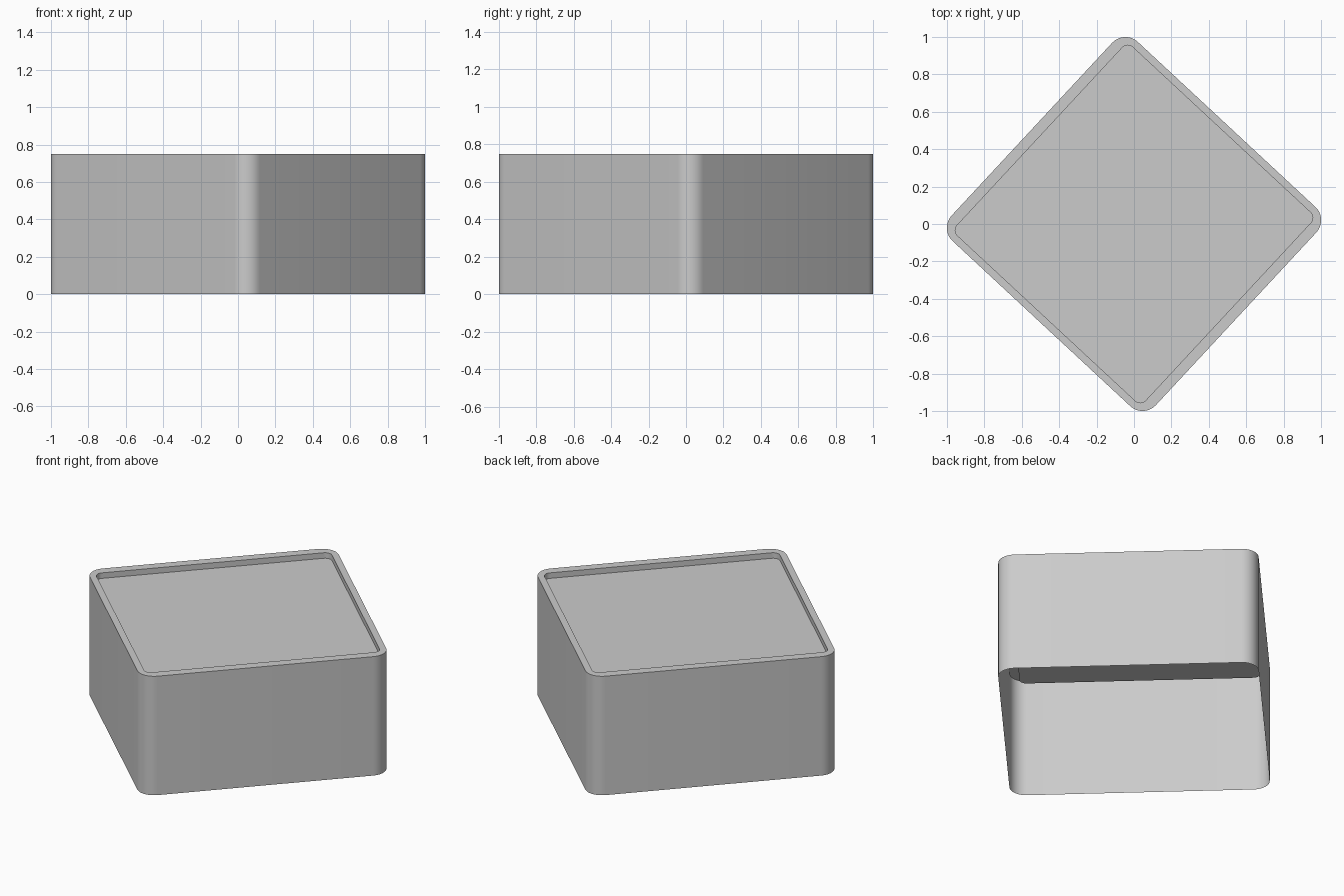
import bpy, bmesh, math

if "Cube" in bpy.data.objects:
    bpy.data.objects.remove(bpy.data.objects["Cube"])

TURN = math.radians(-42.9)
HEIGHT = 0.75
RECESS = 0.035
SEGS = 10


def rounded_rect(bm, a, b, r, z):
    """Ring of vertices for a turned rounded rectangle with half sides a, b."""
    ring = []
    for k, (sx, sy) in enumerate([(1, 1), (-1, 1), (-1, -1), (1, -1)]):
        for i in range(SEGS + 1):
            t = math.pi / 2 * (k + i / SEGS)
            x = sx * (a - r) + r * math.cos(t)
            y = sy * (b - r) + r * math.sin(t)
            ring.append(bm.verts.new((x * math.cos(TURN) - y * math.sin(TURN),
                                      x * math.sin(TURN) + y * math.cos(TURN), z)))
    return ring


def bridge(bm, lower, upper):
    n = len(lower)
    for i in range(n):
        j = (i + 1) % n
        bm.faces.new((lower[i], lower[j], upper[j], upper[i]))


def finish(bm, name):
    mesh = bpy.data.meshes.new(name)
    bm.to_mesh(mesh)
    bm.free()
    obj = bpy.data.objects.new(name, mesh)
    bpy.context.collection.objects.link(obj)
    bpy.ops.object.select_all(action='DESELECT')
    obj.select_set(True)
    bpy.context.view_layer.objects.active = obj
    bpy.ops.object.shade_smooth_by_angle(angle=math.radians(30))


OUTER = (0.745, 0.727, 0.097)
INNER = (0.688, 0.688, 0.04)

# Thin box shell, open below: outer wall, top rim, step down, recessed panel
bm = bmesh.new()
rings = [rounded_rect(bm, *OUTER, 0),
         rounded_rect(bm, *OUTER, HEIGHT),
         rounded_rect(bm, *INNER, HEIGHT),
         rounded_rect(bm, *INNER, HEIGHT - RECESS)]
for low, high in zip(rings, rings[1:]):
    bridge(bm, low, high)
bm.faces.new(rings[-1])
finish(bm, "box_shell")
